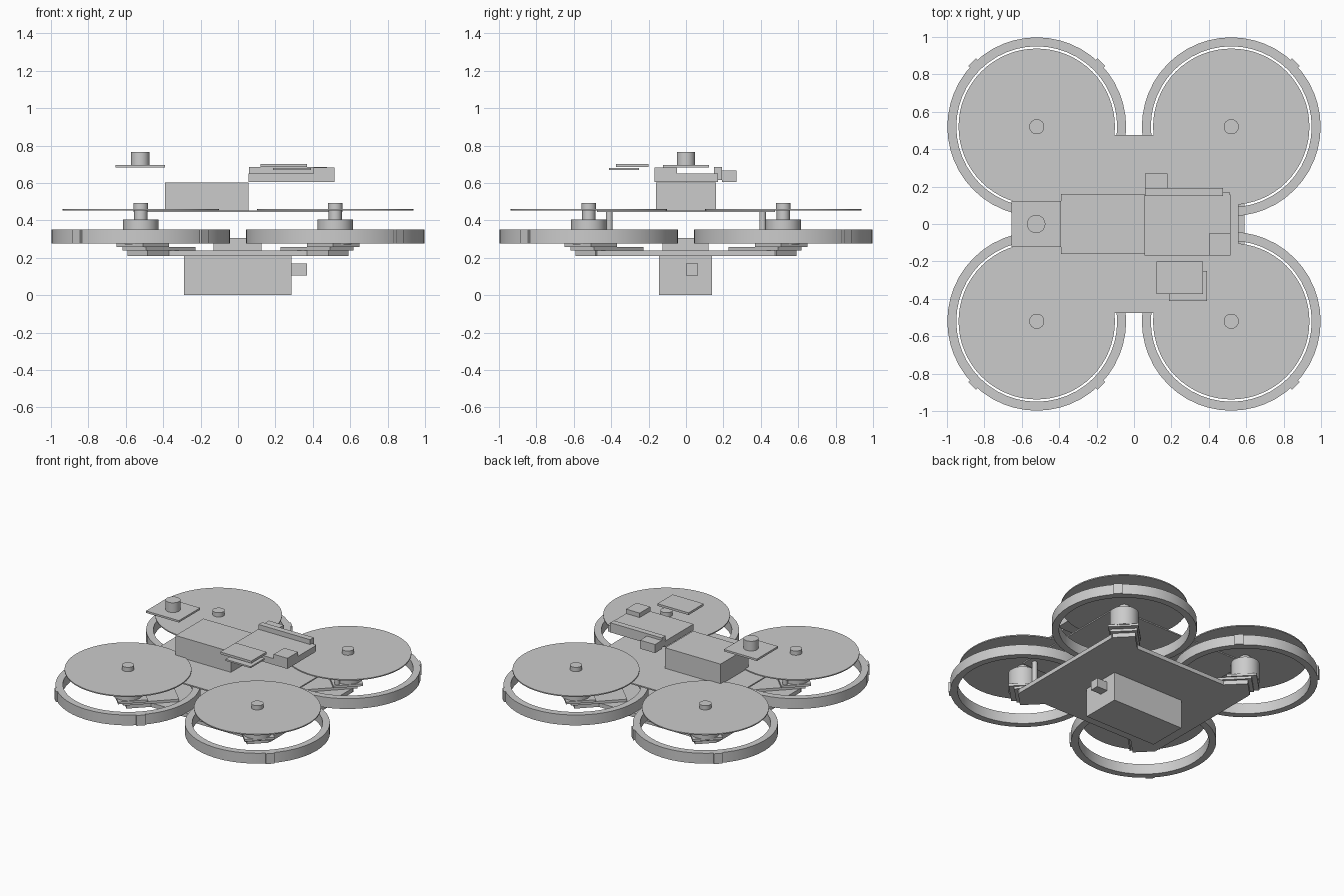
import bpy, bmesh, math
from mathutils import Matrix, Vector

cube = bpy.data.objects.get("Cube")
if cube:
    bpy.data.objects.remove(cube, do_unlink=True)

grey = bpy.data.materials.new("light_grey")
grey.use_nodes = True
colour = (0.6, 0.6, 0.6, 1)
grey.diffuse_color = colour
grey.node_tree.nodes["Principled BSDF"].inputs["Base Color"].default_value = colour


def finish(name, bm, smooth=False):
    mesh = bpy.data.meshes.new(name)
    bmesh.ops.recalc_face_normals(bm, faces=bm.faces)
    bm.to_mesh(mesh)
    bm.free()
    mesh.materials.append(grey)
    ob = bpy.data.objects.new(name, mesh)
    bpy.context.collection.objects.link(ob)
    if smooth:
        bpy.ops.object.select_all(action="DESELECT")
        ob.select_set(True)
        bpy.context.view_layer.objects.active = ob
        bpy.ops.object.shade_smooth_by_angle(angle=math.radians(35))
    return ob


def box(name, x, y, z, origin=(0, 0), turn=0):
    """Box from ranges, turned about z and then moved to origin."""
    bm = bmesh.new()
    centre = Vector([(r[0] + r[1]) / 2 for r in (x, y, z)])
    size = [r[1] - r[0] for r in (x, y, z)]
    move = Matrix.Translation((*origin, 0)) @ Matrix.Rotation(turn, 4, "Z")
    bmesh.ops.create_cube(bm, size=1, matrix=move @ Matrix.Translation(centre)
                          @ Matrix.Diagonal((*size, 1)))
    return finish(name, bm)


def cylinder(name, x, y, r, z0, z1, sides=32):
    bm = bmesh.new()
    bmesh.ops.create_cone(bm, cap_ends=True, segments=sides, radius1=r, radius2=r,
                          depth=z1 - z0,
                          matrix=Matrix.Translation((x, y, (z0 + z1) / 2)))
    return finish(name, bm, True)


def ring(name, x, y, inner, outer, z0, z1, sides=48):
    """Rectangular section spun around a vertical axis."""
    bm = bmesh.new()
    section = [bm.verts.new((x + r, y, z)) for r, z in
               ((inner, z0), (outer, z0), (outer, z1), (inner, z1))]
    edges = [bm.edges.new((section[i], section[i - 1])) for i in range(4)]
    bmesh.ops.spin(bm, geom=section + edges, cent=(x, y, 0), axis=(0, 0, 1),
                   angle=math.tau, steps=sides, use_merge=True)
    bmesh.ops.remove_doubles(bm, verts=bm.verts, dist=0.0001)
    return finish(name, bm, True)


# Frame plates, belly pack and centre board
box("lower_plate", (-.59, .59), (-.475, .475), (.21, .24))
box("upper_plate", (-.56, .56), (-.475, .475), (.445, .454))
box("belly_pack", (-.29, .285), (-.145, .14), (0, .21))
box("belly_plug", (.285, .37), (0, .065), (.105, .17))
box("centre_board", (-.13, .125), (-.125, .12), (.24, .305))

# Four rotor corners
for sx, side in ((1, "left"), (-1, "right")):
    for sy, end in ((1, "back"), (-1, "front")):
        tag = f"{end}_{side}"
        cx, cy = sx * .52, sy * .52
        angle = math.atan2(sy, sx)
        ring(f"guard_{tag}", cx, cy, .43, .478, .275, .35)
        cylinder(f"rotor_disc_{tag}", cx, cy, .418, .453, .461, 64)
        cylinder(f"motor_{tag}", cx, cy, .095, .27, .405)
        cylinder(f"shaft_{tag}", cx, cy, .035, .405, .453)
        cylinder(f"rotor_cap_{tag}", cx, cy, .04, .461, .492)
        cylinder(f"standoff_{tag}", sx * .51, sy * .41, .018, .24, .445, 16)
        # Stepped diagonal arm under the motor
        box(f"arm_{tag}", (.5, .76), (-.075, .075), (.21, .24), turn=angle)
        box(f"speed_board_{tag}", (.41, .785), (-.09, .09), (.24, .258), turn=angle)
        box(f"motor_mount_{tag}", (.62, .82), (-.1, .1), (.258, .275), turn=angle)
        # Clips on the outside of the guard
        for deg in ((45,) if sx > 0 else (45, 135)):
            box(f"guard_clip_{tag}_{deg}", (.46, .488), (-.03, .03), (.275, .35),
                (cx, cy), sy * math.radians(deg))

# Main battery and raised camera
box("battery", (-.39, .055), (-.16, .16), (.454, .603))
box("camera_board", (-.655, -.39), (-.122, .122), (.682, .696))
cylinder("camera_lens", -.523, 0, .049, .696, .766)

# Receiver block with its fittings
box("receiver", (.057, .515), (-.168, .157), (.605, .65))
box("receiver_corner_block", (.405, .515), (-.168, -.047), (.65, .682))
box("receiver_rail", (.06, .475), (.15, .192), (.615, .685))
box("receiver_rail_end", (.475, .51), (.15, .17), (.605, .65))
box("receiver_socket", (.06, .18), (.192, .27), (.605, .667))

# Thin raised boards
box("upper_sensor_board", (.12, .37), (-.375, -.2), (.686, .702))
box("lower_sensor_board", (.187, .39), (-.412, -.25), (.67, .681))
